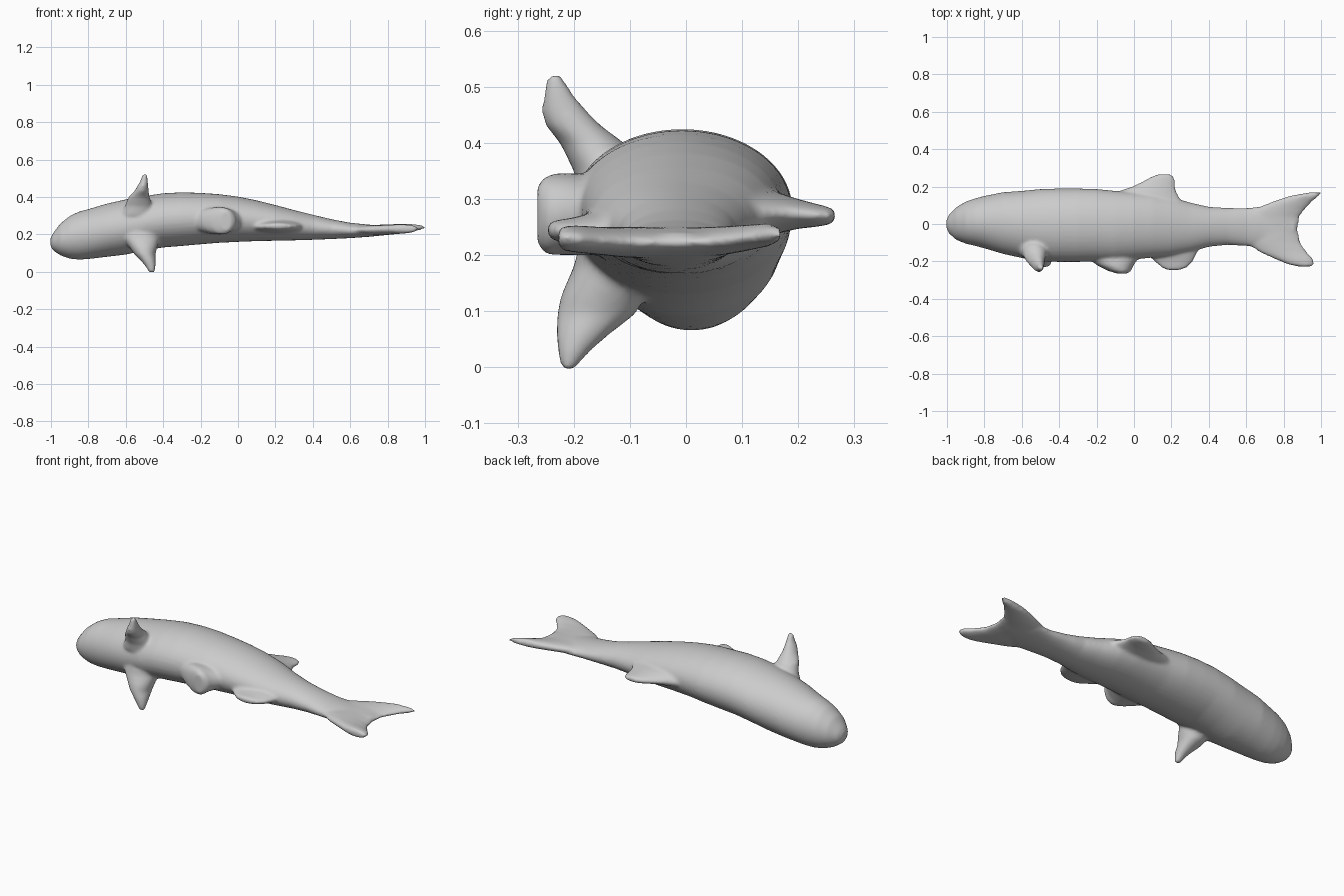
import bpy, bmesh, math

if "Cube" in bpy.data.objects:
    bpy.data.objects.remove(bpy.data.objects["Cube"], do_unlink=True)

grey = bpy.data.materials.new("plain grey")
grey.use_nodes = True
grey.diffuse_color = (0.6, 0.6, 0.6, 1)
grey.node_tree.nodes["Principled BSDF"].inputs["Base Color"].default_value = (0.6, 0.6, 0.6, 1)

skin = bmesh.new()


def loft(axis, stations, sides=40):
    """Closed loft of ellipses along an axis; each station is
    (position, min and max on one cross axis, min and max on the other)."""
    u, v = [i for i in range(3) if i != axis]
    rings = []
    for pos, u0, u1, v0, v1 in stations:
        ring = []
        for k in range(sides):
            a = 2 * math.pi * k / sides
            co = [0, 0, 0]
            co[axis] = pos
            co[u] = (u0 + u1) / 2 + (u1 - u0) / 2 * math.cos(a)
            co[v] = (v0 + v1) / 2 + (v1 - v0) / 2 * math.sin(a)
            ring.append(skin.verts.new(co))
        rings.append(ring)
    faces = [skin.faces.new(rings[0][::-1]), skin.faces.new(rings[-1])]
    for r, s in zip(rings, rings[1:]):
        for k in range(sides):
            n = (k + 1) % sides
            faces.append(skin.faces.new((r[k], r[n], s[n], s[k])))
    bmesh.ops.recalc_face_normals(skin, faces=faces)


# Body, snout to tail root: x, y range, z range
loft(0, [
    (-1.003, -.02, .02, .14, .18), (-.99, -.05, .05, .115, .205),
    (-.95, -.085, .09, .088, .258), (-.9, -.105, .12, .07, .298),
    (-.85, -.117, .137, .065, .322), (-.8, -.13, .15, .068, .335),
    (-.7, -.16, .17, .08, .365), (-.6, -.182, .177, .092, .387),
    (-.5, -.2, .187, .113, .405), (-.4, -.203, .19, .13, .42),
    (-.3, -.203, .19, .138, .425), (-.2, -.2, .187, .147, .422),
    (-.1, -.2, .177, .155, .415), (0, -.19, .17, .16, .402),
    (.1, -.18, .162, .164, .382), (.2, -.17, .145, .166, .357),
    (.3, -.15, .115, .168, .33), (.4, -.122, .092, .171, .305),
    (.5, -.112, .086, .175, .281), (.6, -.118, .086, .18, .262),
    (.7, -.13, .095, .187, .252), (.8, -.12, .09, .197, .247),
    (.86, -.08, .05, .208, .24),
])

# Forked tail blade: y, x range, z range
loft(1, [
    (-.228, .88, .95, .214, .246), (-.215, .82, .962, .207, .253),
    (-.19, .76, .96, .204, .253), (-.15, .67, .925, .2, .25),
    (-.1, .6, .89, .195, .25), (-.03, .56, .875, .194, .25),
    (.04, .58, .885, .197, .25), (.08, .64, .915, .202, .252),
    (.12, .74, .952, .21, .255), (.15, .83, .99, .216, .257),
    (.168, .93, 1.005, .224, .25),
])

# Dorsal fin
loft(1, [
    (.08, -.2, .3, .22, .34), (.13, -.16, .25, .23, .32),
    (.17, -.1, .228, .24, .31), (.2, -.01, .22, .247, .3),
    (.23, .05, .22, .25, .292), (.255, .095, .212, .254, .286),
    (.266, .13, .195, .26, .28),
])

# Pelvic fin pair, fused into one block
loft(1, [
    (-.265, -.09, -.035, .22, .325), (-.25, -.14, -.015, .2, .342),
    (-.225, -.19, -.005, .2, .347), (-.19, -.24, .02, .2, .345),
    (-.13, -.26, .04, .2, .34),
])

# Anal fin
loft(1, [
    (-.247, .18, .245, .233, .259), (-.232, .145, .285, .225, .262),
    (-.2, .11, .315, .217, .267), (-.17, .08, .33, .21, .275),
    (-.11, .05, .36, .2, .285),
])

# Upper pectoral fin: z, x range, y range
loft(2, [
    (.3, -.63, -.44, -.19, -.06), (.35, -.605, -.455, -.2, -.07),
    (.4, -.585, -.473, -.225, -.11), (.43, -.555, -.477, -.25, -.15),
    (.455, -.54, -.48, -.258, -.175), (.485, -.522, -.482, -.254, -.2),
    (.52, -.512, -.485, -.247, -.222),
])

# Lower pectoral fin
loft(2, [
    (-.004, -.475, -.445, -.222, -.2), (.03, -.495, -.44, -.229, -.17),
    (.06, -.52, -.44, -.232, -.135), (.095, -.555, -.442, -.23, -.09),
    (.13, -.58, -.432, -.222, -.07), (.18, -.62, -.42, -.2, -.06),
    (.22, -.63, -.4, -.19, -.06),
])

mesh = bpy.data.meshes.new("fish_skin")
skin.to_mesh(mesh)
skin.free()
mesh.materials.append(grey)
fish = bpy.data.objects.new("fish", mesh)
bpy.context.collection.objects.link(fish)

# Fuse body and fins into one soft skin
remesh = fish.modifiers.new("fuse", 'REMESH')
remesh.mode = 'VOXEL'
remesh.voxel_size = 0.008
remesh.use_smooth_shade = True
soften = fish.modifiers.new("soften", 'SMOOTH')
soften.factor = 0.5
soften.iterations = 8
